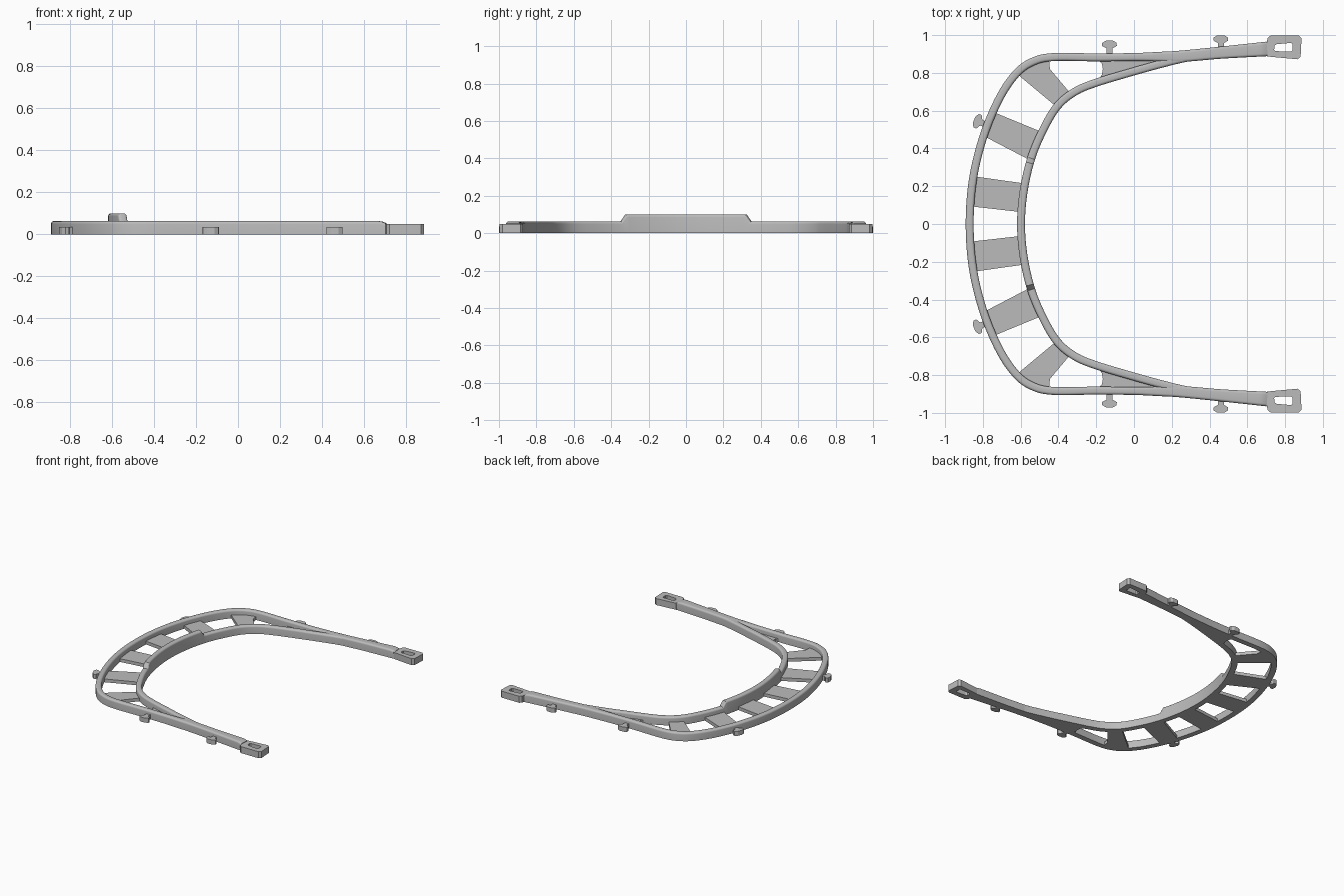
import bpy, bmesh, math
from mathutils import Vector

if "Cube" in bpy.data.objects:
    bpy.data.objects.remove(bpy.data.objects["Cube"], do_unlink=True)

grey = bpy.data.materials.new("plain_grey")
grey.use_nodes = True
grey.diffuse_color = (0.5, 0.5, 0.5, 1)
grey.node_tree.nodes["Principled BSDF"].inputs["Base Color"].default_value = (0.5, 0.5, 0.5, 1)

RAIL_TOP = 0.063


def finish(bm, name, mirror=False, smooth=False):
    bmesh.ops.recalc_face_normals(bm, faces=bm.faces)
    mesh = bpy.data.meshes.new(name)
    bm.to_mesh(mesh)
    bm.free()
    obj = bpy.data.objects.new(name, mesh)
    bpy.context.collection.objects.link(obj)
    mesh.materials.append(grey)
    if mirror:
        mod = obj.modifiers.new("mirror", 'MIRROR')
        mod.use_axis = (False, True, False)
    if smooth:
        bpy.ops.object.select_all(action='DESELECT')
        obj.select_set(True)
        bpy.context.view_layer.objects.active = obj
        bpy.ops.object.shade_smooth_by_angle(angle=math.radians(35))
    return obj


def spline(points, steps=14):
    """Smooth curve through points of (x, y, width)."""
    p = [Vector(q) for q in points]
    p = [2 * p[0] - p[1]] + p + [2 * p[-1] - p[-2]]
    out = []
    for a, b, c, d in zip(p, p[1:], p[2:], p[3:]):
        for i in range(steps):
            t = i / steps
            out.append(0.5 * (2 * b + (c - a) * t + (2 * a - 5 * b + 4 * c - d) * t * t
                              + (3 * b - a - 3 * c + d) * t ** 3))
    return out + [p[-2]]


def rail(name, half, height):
    """Sweep a round-topped bar along a half path and its reflection."""
    path = spline([(x, -y, w) for x, y, w in half[:0:-1]] + half)
    bm, rings, r = bmesh.new(), [], 0.014
    for i, p in enumerate(path):
        tangent = (path[min(i + 1, len(path) - 1)] - path[max(i - 1, 0)]).to_2d().normalized()
        side = Vector((-tangent.y, tangent.x))
        h, hw = height(p.x, p.y), p.z / 2
        arc = [math.radians(a) for a in range(0, 91, 18)]
        right = [(hw - r + r * math.cos(a), h - r + r * math.sin(a)) for a in arc]
        section = [(hw, 0)] + right + [(-u, z) for u, z in reversed(right)] + [(-hw, 0)]
        rings.append([bm.verts.new((p.x + side.x * u, p.y + side.y * u, z)) for u, z in section])
    for a, b in zip(rings, rings[1:]):
        for k in range(len(a)):
            m = (k + 1) % len(a)
            bm.faces.new((a[k], a[m], b[m], b[k]))
    bm.faces.new(rings[0])
    bm.faces.new(rings[-1])
    return finish(bm, name, smooth=True)


def plate(name, outline, height, hole=None):
    """Extrude an outline up from the ground, optionally with a matching hole, on both sides."""
    bm = bmesh.new()
    low = [bm.verts.new((x, y, 0)) for x, y in outline]
    if hole:
        inner = [bm.verts.new((x, y, 0)) for x, y in hole]
        n = len(low)
        for i in range(n):
            j = (i + 1) % n
            bm.faces.new((low[i], low[j], inner[j], inner[i]))
    else:
        bm.faces.new(low)
    top = bmesh.ops.extrude_face_region(bm, geom=bm.faces[:])
    bmesh.ops.translate(bm, vec=(0, 0, height),
                        verts=[g for g in top["geom"] if isinstance(g, bmesh.types.BMVert)])
    return finish(bm, name, mirror=True)


# Rails: the outer one widens into the arm, the inner one carries a raised lip
def outer_height(x, y):
    return RAIL_TOP - 0.012 * max(0, min(1, (x - 0.68) / 0.03))


def inner_height(x, y):
    if x > 0:
        return RAIL_TOP - 0.001
    return RAIL_TOP + 0.037 * max(0, min(1, (0.345 - abs(y)) / 0.02))


W = 0.042
rail("outer_rail", [(-0.87, 0, W), (-0.852, 0.24, W), (-0.795, 0.47, W), (-0.71, 0.67, W),
                    (-0.62, 0.8, W), (-0.53, 0.862, W), (-0.42, 0.884, W), (-0.2, 0.882, W),
                    (0.0, 0.884, W), (0.13, 0.886, 0.05), (0.25, 0.888, 0.06),
                    (0.46, 0.907, 0.064), (0.705, 0.927, 0.077)], outer_height)
rail("inner_rail", [(-0.598, 0, W), (-0.583, 0.18, W), (-0.54, 0.36, W), (-0.47, 0.52, W),
                    (-0.4, 0.63, W), (-0.31, 0.702, W), (-0.2, 0.748, W), (0.0, 0.808, W),
                    (0.16, 0.852, W), (0.28, 0.88, W), (0.42, 0.9, W)], inner_height)

# Flat straps bridging the two rails
STRAP = 0.025
plate("centre_strap", [(-0.845, 0.252), (-0.59, 0.216), (-0.605, 0.064), (-0.86, 0.093)], STRAP)
plate("middle_strap", [(-0.745, 0.593), (-0.505, 0.494), (-0.555, 0.34), (-0.8, 0.468)], STRAP)
plate("corner_strap", [(-0.62, 0.795), (-0.56, 0.85), (-0.45, 0.87), (-0.445, 0.82),
                       (-0.335, 0.69), (-0.41, 0.62)], STRAP)
plate("arm_gusset", [(-0.19, 0.87), (-0.17, 0.85), (-0.165, 0.82), (-0.17, 0.79),
                     (-0.2, 0.75), (0.0, 0.81), (0.2, 0.87), (0.15, 0.885)], STRAP)

# Mushroom pegs along the outside
half_peg = [(0.016, -0.04), (0.016, 0.003), (0.039, 0.016), (0.038, 0.032), (0.018, 0.044)]
peg = half_peg + [(-u, v) for u, v in reversed(half_peg)]
for name, x, y, angle in (("front_peg", 0.46, 0.955, 0), ("side_peg", -0.13, 0.927, 0),
                          ("rear_peg", -0.806, 0.535, 68)):
    c, s = math.cos(math.radians(angle)), math.sin(math.radians(angle))
    plate(name, [(x + u * c - v * s, y + u * s + v * c) for u, v in peg], 0.035)

# Slotted end blocks
plate("end_block",
      [(0.69, 0.9), (0.708, 0.985), (0.722, 0.997), (0.872, 0.997),
       (0.887, 0.982), (0.882, 0.885), (0.866, 0.872), (0.705, 0.887)], 0.05,
      [(0.742, 0.922), (0.745, 0.945), (0.755, 0.952), (0.832, 0.959),
       (0.84, 0.952), (0.84, 0.92), (0.832, 0.913), (0.75, 0.915)])
